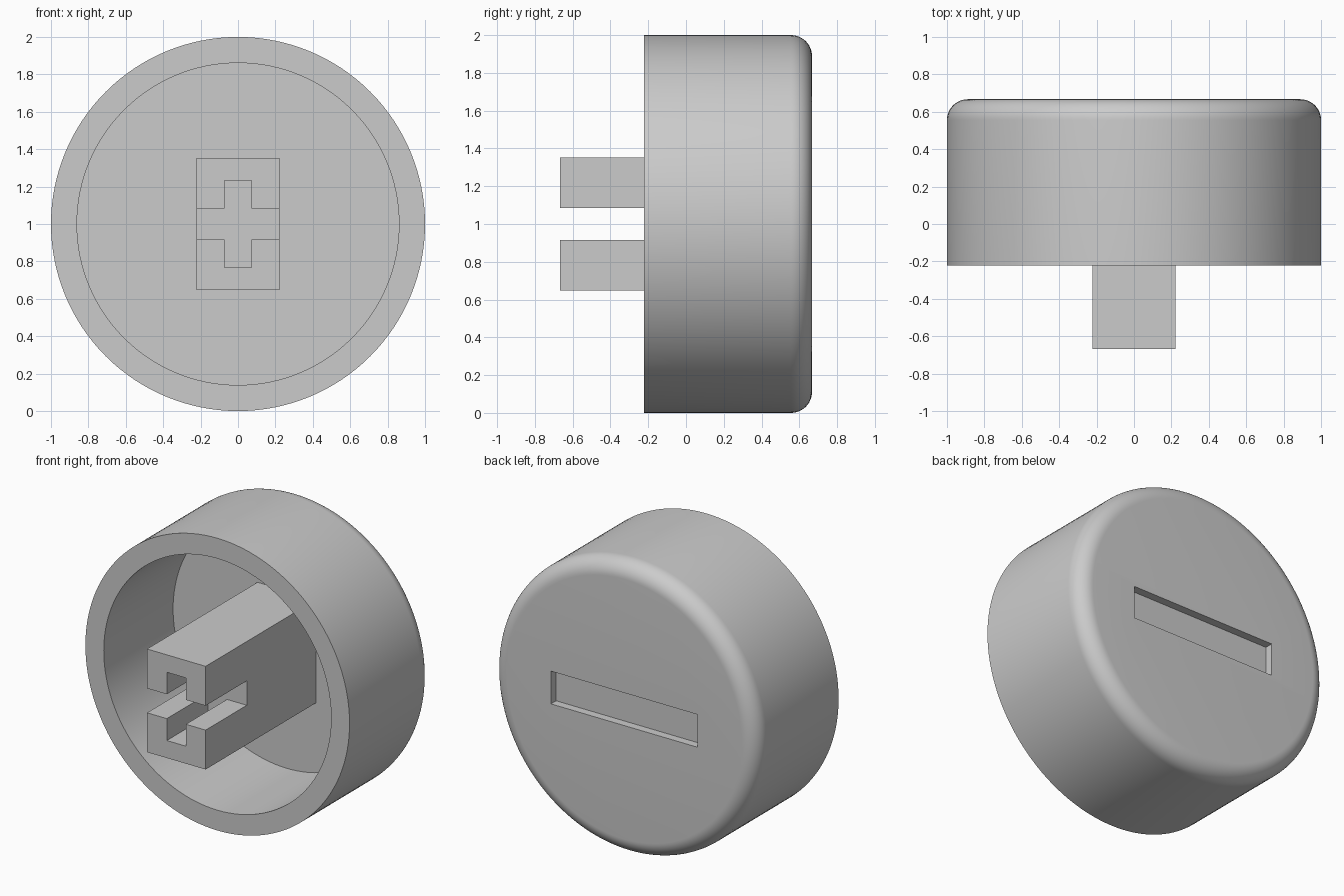
import bpy
import bmesh
from math import sin, cos, pi, radians
from mathutils import Matrix, Vector

if "Cube" in bpy.data.objects:
    bpy.data.objects.remove(bpy.data.objects["Cube"], do_unlink=True)

CENTRE_Z = 1.0
RIM_Y, BACK_Y = -0.222, 0.667
FLOOR_Y = BACK_Y - 0.139
STEM_Y = -0.667

grey = bpy.data.materials.new("plain grey")
grey.use_nodes = True
grey.diffuse_color = (0.6, 0.6, 0.6, 1)
grey.node_tree.nodes["Principled BSDF"].inputs["Base Color"].default_value = (0.6, 0.6, 0.6, 1)


def add_object(name, bm):
    bmesh.ops.recalc_face_normals(bm, faces=bm.faces)
    mesh = bpy.data.meshes.new(name)
    bm.to_mesh(mesh)
    bm.free()
    mesh.materials.append(grey)
    obj = bpy.data.objects.new(name, mesh)
    bpy.context.collection.objects.link(obj)
    return obj


def box(name, width, height, y0, y1):
    """Box centred on the cap axis, spanning y0 to y1."""
    bm = bmesh.new()
    place = Matrix.Translation((0, (y0 + y1) / 2, CENTRE_Z))
    size = Matrix.Diagonal((width, y1 - y0, height, 1))
    bmesh.ops.create_cube(bm, size=1, matrix=place @ size)
    return add_object(name, bm)


def lathe(name, profile, steps=128):
    """Spin (radius, y) points round the cap axis."""
    bm = bmesh.new()
    verts = [bm.verts.new((r, y, CENTRE_Z)) for r, y in profile]
    edges = [bm.edges.new(pair) for pair in zip(verts, verts[1:])]
    bmesh.ops.spin(bm, geom=verts + edges, cent=(0, 0, CENTRE_Z), axis=(0, 1, 0),
                   angle=2 * pi, steps=steps, use_merge=True)
    bmesh.ops.remove_doubles(bm, verts=bm.verts, dist=0.0001)
    # merge each flat end fan into one disc
    bmesh.ops.dissolve_verts(bm, verts=[v for v in bm.verts if Vector((v.co.x, v.co.z - CENTRE_Z)).length < 0.001])
    return add_object(name, bm)


def finish(obj, cutters):
    """Cut the object, drop the cutters and shade it."""
    bpy.ops.object.select_all(action='DESELECT')
    bpy.context.view_layer.objects.active = obj
    obj.select_set(True)
    for cutter in cutters:
        cutter.hide_render = True
        mod = obj.modifiers.new("cut", 'BOOLEAN')
        mod.operation = 'DIFFERENCE'
        mod.solver = 'EXACT'
        mod.object = cutter
        bpy.ops.object.modifier_apply(modifier=mod.name)
        bpy.data.objects.remove(cutter, do_unlink=True)
    bpy.ops.object.shade_smooth_by_angle(angle=radians(30))


# Hollow round cap with a rounded back edge
fillet = 0.111
arc = [(1 - fillet + fillet * cos(a), BACK_Y - fillet + fillet * sin(a))
       for a in (i * pi / 24 for i in range(13))]
cap = lathe("cap", [(0, FLOOR_Y), (0.861, FLOOR_Y), (0.861, RIM_Y), (1, RIM_Y)] + arc + [(0, BACK_Y)])

# Shallow indicator recess in the back face
finish(cap, [box("recess_cutter", 1.111, 0.224, BACK_Y - 0.056, BACK_Y + 0.1)])

# Stem with a cross-shaped slot in its end
stem = box("stem", 0.444, 0.706, STEM_Y, FLOOR_Y)
finish(stem, [box("cross_slot_cutter", 0.6, 0.167, STEM_Y - 0.1, RIM_Y),
              box("upright_slot_cutter", 0.144, 0.467, STEM_Y - 0.1, RIM_Y)])
